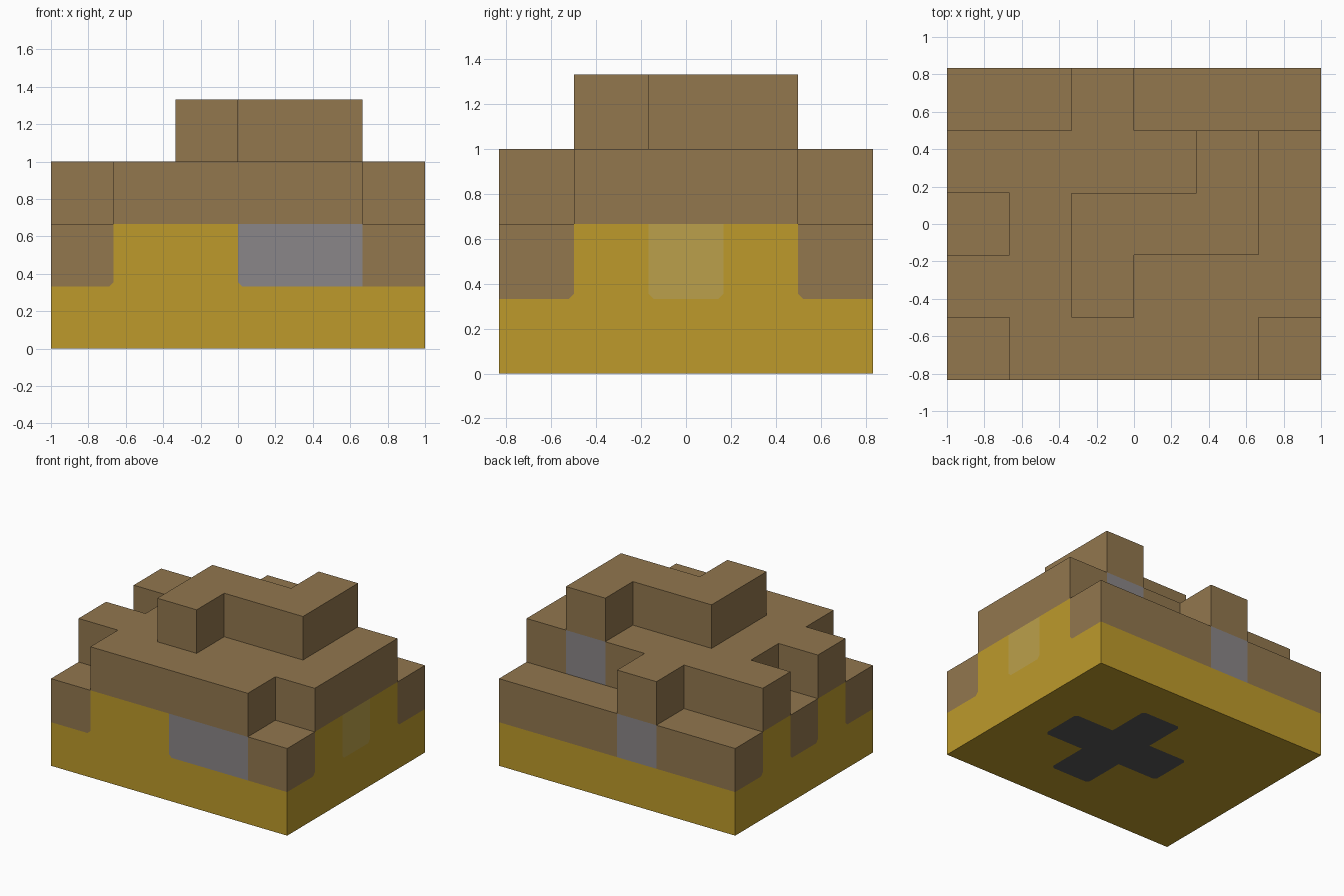
import bpy
import bmesh
from mathutils import Vector

old = bpy.data.objects.get("Cube")
if old:
    bpy.data.objects.remove(old, do_unlink=True)

CELL = 1 / 3          # size of one block
CUT = 0.022 / CELL    # clipped corner, in blocks

# Stack height of every column, front row first
HEIGHTS = ["233332",
           "334333",
           "234443",
           "333343",
           "223222"]
NX, NY = len(HEIGHTS[0]), len(HEIGHTS)

COLOURS = {
    "yellow": (0.509, 0.323, 0.024),
    "brown": (0.287, 0.184, 0.076),
    "grey": (0.254, 0.238, 0.246),
    "pale_yellow": (0.497, 0.352, 0.069),
    "charcoal": (0.095, 0.095, 0.095),
}
NAMES = list(COLOURS)


def make_material(name, rgb):
    mat = bpy.data.materials.new(name)
    mat.use_nodes = True
    mat.diffuse_color = (*rgb, 1)
    bsdf = mat.node_tree.nodes["Principled BSDF"]
    bsdf.inputs["Base Color"].default_value = (*rgb, 1)
    bsdf.inputs["Roughness"].default_value = 0.9
    return mat


MATERIALS = [make_material(n, c) for n, c in COLOURS.items()]

X, Y, Z = Vector((1, 0, 0)), Vector((0, 1, 0)), Vector((0, 0, 1))
DIRECTIONS = [X, -X, Y, -Y, Z, -Z]


def inside(cell):
    return 0 <= cell.x < NX and 0 <= cell.y < NY


def filled(cell):
    if not inside(cell) or cell.z < 0:
        return False
    return cell.z < int(HEIGHTS[int(cell.y)][int(cell.x)])


def paint(cell, n):
    """Colour of the block face that looks along n."""
    if not inside(cell) or cell.z < 0:
        return None
    i, j, k = (int(c) for c in cell)
    if n == -Z:                                   # cross on the underside
        return "charcoal" if abs(i - 3) + abs(j - 2) <= 1 else "yellow"
    if n == Z:
        return "brown"
    if k == 0:
        return "yellow"
    if k > 1:
        return "grey" if n == Y and (i, j, k) == (4, 3, 2) else "brown"
    if n == Y:
        return "grey" if i == 2 else "brown"
    if n == -Y:
        if i in (0, NX - 1):
            return "brown"
        return "yellow" if i < 3 else "grey"
    if j % 2:
        return "yellow"
    return "pale_yellow" if n == X and j == 2 else "brown"


def add_face(bm, points, colour):
    verts = [bm.verts.new(((p.x - NX / 2) * CELL, (p.y - NY / 2) * CELL, p.z * CELL))
             for p in points]
    bm.faces.new(verts).material_index = NAMES.index(colour)


def add_block_face(bm, cell, n):
    """One square; corners that meet yellow on both edges are clipped."""
    v = Y if n.z else Z
    u = v.cross(n)
    centre = cell + (X + Y + Z + n) / 2
    colour = paint(cell, n)
    corners = [(-1, -1), (1, -1), (1, 1), (-1, 1)]
    points = [centre + u * a / 2 + v * b / 2 for a, b in corners]
    outline = []
    for q, (a, b) in enumerate(corners):
        p = points[q]
        yellow_edges = (paint(cell + u * a, n) == "yellow"
                        and paint(cell + v * b, n) == "yellow")
        if colour != "yellow" and yellow_edges:
            before = p.lerp(points[q - 1], CUT)
            after = p.lerp(points[(q + 1) % 4], CUT)
            outline += [before, after]
            add_face(bm, [before, p, after], "yellow")
        else:
            outline.append(p)
    add_face(bm, outline, colour)


def build_layers(name, levels):
    """Outer skin of the blocks on the given levels."""
    bm = bmesh.new()
    for k in levels:
        for j in range(NY):
            for i in range(NX):
                cell = Vector((i, j, k))
                if not filled(cell):
                    continue
                for n in DIRECTIONS:
                    if not filled(cell + n):
                        add_block_face(bm, cell, n)
    bmesh.ops.remove_doubles(bm, verts=bm.verts, dist=0.0005)
    mesh = bpy.data.meshes.new(name)
    bm.to_mesh(mesh)
    bm.free()
    for mat in MATERIALS:
        mesh.materials.append(mat)
    bpy.context.collection.objects.link(bpy.data.objects.new(name, mesh))


# Yellow base with brown drips, brown cover, raised crown
build_layers("base_block", [0, 1])
build_layers("cover_layer", [2])
build_layers("crown_layer", [3])
